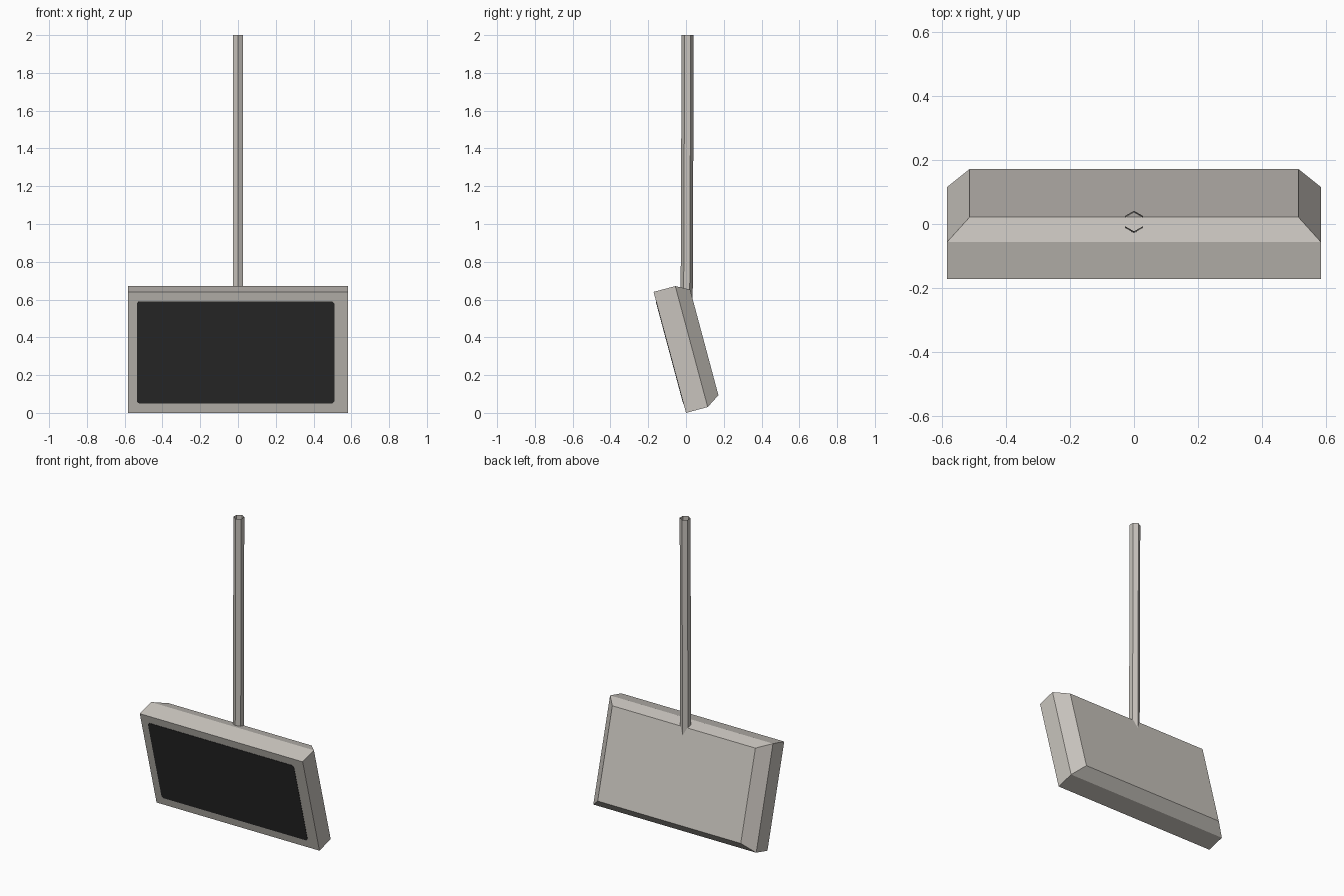
import bpy, bmesh, math
from mathutils import Matrix

if "Cube" in bpy.data.objects:
    bpy.data.objects.remove(bpy.data.objects["Cube"])

TILT = math.radians(15)


def material(name, rgb):
    m = bpy.data.materials.new(name)
    m.diffuse_color = (*rgb, 1)
    m.use_nodes = True
    m.node_tree.nodes["Principled BSDF"].inputs["Base Color"].default_value = m.diffuse_color
    return m


casing_grey = material("warm grey casing", (0.58, 0.55, 0.51))
screen_black = material("dark screen", (0.025, 0.025, 0.025))


def add_object(name, bm, mat, matrix=Matrix()):
    bmesh.ops.recalc_face_normals(bm, faces=bm.faces)
    me = bpy.data.meshes.new(name)
    bm.to_mesh(me)
    bm.free()
    me.materials.append(mat)
    ob = bpy.data.objects.new(name, me)
    ob.matrix_world = matrix
    bpy.context.collection.objects.link(ob)
    return ob


def loft(rings):
    """Closed solid through rings of equal point count."""
    bm = bmesh.new()
    loops = [[bm.verts.new(p) for p in r] for r in rings]
    for a, b in zip(loops, loops[1:]):
        for i in range(len(a)):
            j = (i + 1) % len(a)
            bm.faces.new((a[i], a[j], b[j], b[i]))
    bm.faces.new(loops[0])
    bm.faces.new(loops[-1])
    return bm


def rect(x, y, z0, z1):
    return [(-x, y, z0), (x, y, z0), (x, y, z1), (-x, y, z1)]


# Tilted frame: the bottom front edge is the pivot
tilt = Matrix.Rotation(TILT, 4, 'X')

# Monitor casing: box with a bevelled back
add_object("monitor_casing", loft([rect(0.583, 0, 0, 0.663),
                                   rect(0.583, 0.119, 0, 0.663),
                                   rect(0.512, 0.19, 0.046, 0.625)]),
           casing_grey, tilt)

# Screen plate with clipped corners
x0, x1, z0, z1, c = -0.535, 0.51, 0.052, 0.611, 0.011
outline = [(x0 + c, z0), (x1 - c, z0), (x1, z0 + c), (x1, z1 - c),
           (x1 - c, z1), (x0 + c, z1), (x0, z1 - c), (x0, z0 + c)]
add_object("screen", loft([[(x, y, z) for x, z in outline] for y in (-0.002, 0.001)]),
           screen_black, tilt)

# Ceiling pole: open six-sided tube leaning very slightly, sunk into the casing
bm = bmesh.new()
loops = []
for y, z in ((0.003, 0.47), (0.009, 2.0)):
    loops.append([bm.verts.new((0.032 * math.sin(k * math.pi / 3),
                                y + 0.032 * math.cos(k * math.pi / 3), z))
                  for k in range(6)])
for k in range(6):
    n = (k + 1) % 6
    bm.faces.new((loops[0][k], loops[0][n], loops[1][n], loops[1][k]))
add_object("ceiling_pole", bm, casing_grey)
